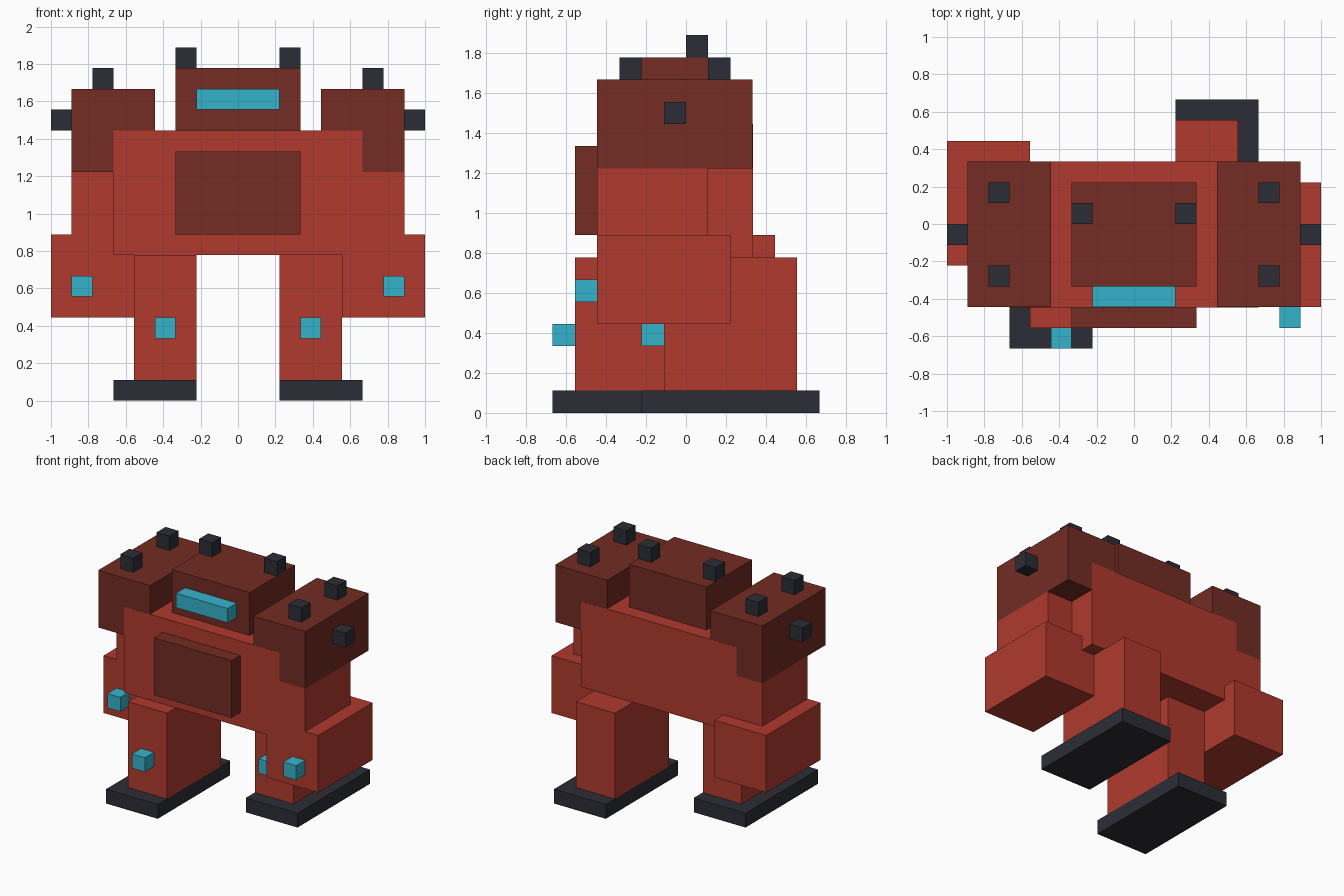
import bpy

if "Cube" in bpy.data.objects:
    bpy.data.objects.remove(bpy.data.objects["Cube"])

U = 1 / 9  # the model sits on a grid of 18 cells per 2 units


def srgb(h):
    vals = [int(h[i:i + 2], 16) / 255 for i in (0, 2, 4)]
    return [v / 12.92 if v <= 0.04045 else ((v + 0.055) / 1.055) ** 2.4 for v in vals] + [1]


def material(name, h):
    m = bpy.data.materials.new(name)
    m.diffuse_color = srgb(h)
    m.use_nodes = True
    m.node_tree.nodes["Principled BSDF"].inputs["Base Color"].default_value = m.diffuse_color
    return m


RED = material("red armour", "B03A2E")
MAROON = material("dark red armour", "732C24")
DARK = material("charcoal metal", "2C2D36")
CYAN = material("cyan light", "35B4CC")
ORANGE = material("orange core", "E08A1E")


def box(name, mat, x, y, z):
    """Block between grid limits (min, max) on each axis."""
    bpy.ops.mesh.primitive_cube_add(size=1)
    o = bpy.context.object
    o.name = name
    lims = (x, y, z)
    for v in o.data.vertices:
        v.co = [(a + b) / 2 * U + c * (b - a) * U for (a, b), c in zip(lims, v.co)]
    o.data.materials.append(mat)
    return o


# Torso, a hair proud of the shoulder pads it meets flush
E = 0.01
box("torso", RED, (-6, 6), (-4 - E, 3 + E), (7, 13))
box("chest_panel", MAROON, (-3, 3), (-5, -4), (8, 12))
box("chest_core", ORANGE, (-1, 1), (-5 + E / 2, -4), (9, 11))

# Head
box("head", MAROON, (-3, 3), (-3, 2), (13, 16))
box("visor", CYAN, (-2, 2), (-4, -3), (14, 15))

for side, s in (("left", -1), ("right", 1)):
    def part(name, mat, x, y, z):
        box(f"{side}_{name}", mat, tuple(sorted((s * x[0], s * x[1]))), y, z)

    # Walking pose: legs and arms swing in opposite directions
    leg = 2 * s          # leg shift in y
    arm = -s             # arm shift in y

    part("antenna", DARK, (2, 3), (0, 1), (16, 17))

    # Shoulder pad with bolts
    part("shoulder_pad", MAROON, (4, 8), (-4, 3), (11, 15))
    part("front_pad_bolt", DARK, (6, 7), (-3, -2), (15, 16))
    part("back_pad_bolt", DARK, (6, 7), (1, 2), (15, 16))
    part("side_pad_bolt", DARK, (8, 9), (-1, 0), (13, 14))

    # Arm
    y_arm = (-4, 1) if s > 0 else (-2, 3)
    part("upper_arm", RED, (5, 8), y_arm, (8, 11))
    part("forearm", RED, (5, 9), (-3 + arm, 3 + arm), (4, 8))
    part("forearm_light", CYAN, (7, 8), (-4 + arm, -3 + arm), (5, 6))

    # Leg
    part("leg", RED, (2, 5), (-3 + leg, 3 + leg), (1, 7))
    part("knee_light", CYAN, (3, 4), (-4 + leg, -3 + leg), (3, 4))
    part("foot", DARK, (2, 6), (-4 + leg, 4 + leg), (0, 1))
